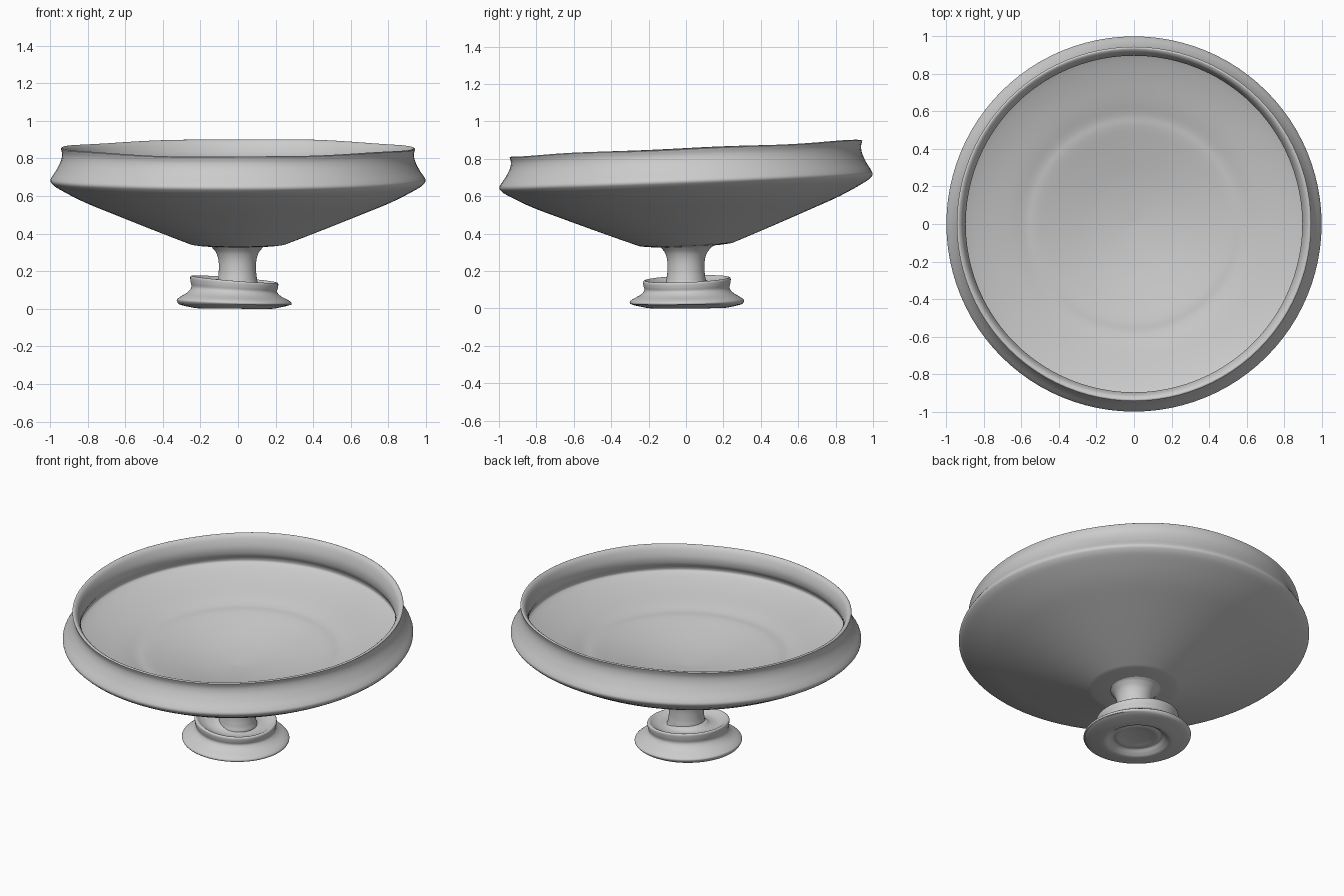
import bpy, bmesh, math

if "Cube" in bpy.data.objects:
    bpy.data.objects.remove(bpy.data.objects["Cube"])

clay = bpy.data.materials.new("grey clay")
clay.diffuse_color = (0.6, 0.6, 0.6, 1)
clay.use_nodes = True
clay.node_tree.nodes["Principled BSDF"].inputs["Base Color"].default_value = clay.diffuse_color
SEG = 96


def spline(pts, sub=4):
    """Smooth a profile with Catmull-Rom steps."""
    out = []
    for i in range(len(pts) - 1):
        p0, p1, p2, p3 = (pts[max(i - 1, 0)], pts[i], pts[i + 1],
                          pts[min(i + 2, len(pts) - 1)])
        for k in range(sub):
            t = k / sub
            out.append(tuple(0.5 * (2 * b + (c - a) * t
                       + (2 * a - 5 * b + 4 * c - d) * t * t
                       + (3 * b - a - 3 * c + d) * t ** 3)
                       for a, b, c, d in zip(p0, p1, p2, p3)))
    return out + [pts[-1]]


def lathe(name, profile, warp):
    """Turn (radius, z) points around z, then warp each point by hand-made unevenness."""
    bm = bmesh.new()
    rings = []
    for r, z in profile:
        if r < 1e-4:
            rings.append([bm.verts.new(warp(0, z, 0))])
        else:
            rings.append([bm.verts.new(warp(r, z, 2 * math.pi * i / SEG)) for i in range(SEG)])
    for a, b in zip(rings, rings[1:]):
        for i in range(SEG):
            j = (i + 1) % SEG
            f = [a[i % len(a)], a[j % len(a)], b[j % len(b)], b[i % len(b)]]
            f = list(dict.fromkeys(f))
            if len(f) > 2:
                bm.faces.new(f)
    bmesh.ops.recalc_face_normals(bm, faces=bm.faces)
    me = bpy.data.meshes.new(name)
    bm.to_mesh(me)
    bm.free()
    ob = bpy.data.objects.new(name, me)
    bpy.context.collection.objects.link(ob)
    me.materials.append(clay)
    bpy.ops.object.select_all(action='DESELECT')
    bpy.context.view_layer.objects.active = ob
    ob.select_set(True)
    bpy.ops.object.shade_smooth_by_angle(angle=math.radians(50))
    return ob


# the bowl leans up towards the back, with a slightly wavy rim
def bowl_warp(r, z, a):
    up = max(0, min(1, (z - 0.70) / 0.15))
    lean = 0.037 + 0.010 * up
    wave = (0.003 * math.sin(3 * a + 3.6) + 0.002 * math.sin(7 * a)) * up
    return (r * math.cos(a), r * math.sin(a), z + lean * r * math.sin(a) + wave)


# the foot is tilted and set slightly off centre
def foot_warp(r, z, a):
    lean = 0.03 + 0.05 * max(0, min(1, (z - 0.06) / 0.1))
    if z < 0.035:
        lean = 0.008
    x, y = r * math.cos(a), r * math.sin(a)
    return (x - 0.02, y + 0.005, z - lean * x + 0.5 * lean * y)


outside = spline([(0.0, 0.335), (0.12, 0.338), (0.23, 0.347), (0.28, 0.362), (0.45, 0.428),
                  (0.65, 0.508), (0.82, 0.578), (0.95, 0.645), (0.988, 0.672), (0.998, 0.69),
                  (0.99, 0.71), (0.965, 0.748), (0.943, 0.793), (0.936, 0.83), (0.943, 0.860)])
# shallow floor with faint throwing rings
inside = spline([(0.943, 0.860), (0.932, 0.864), (0.912, 0.845), (0.896, 0.795), (0.900, 0.75),
                 (0.918, 0.715), (0.905, 0.69), (0.80, 0.652), (0.66, 0.615), (0.58, 0.592),
                 (0.52, 0.584), (0.40, 0.556), (0.25, 0.525), (0.12, 0.508), (0.0, 0.50)])
lathe("bowl", outside + inside[1:], bowl_warp)

# stem, flaring into the bowl
lathe("stem", spline([(0.0, 0.37), (0.15, 0.355), (0.135, 0.335), (0.112, 0.305), (0.10, 0.26),
                      (0.10, 0.20), (0.105, 0.16), (0.105, 0.12), (0.0, 0.10)]),
      lambda r, z, a: (r * math.cos(a) - 0.003, r * math.sin(a), z))

# foot with a hollow collar around the stem and ringed underside
lathe("foot", spline([(0.0, 0.16), (0.09, 0.16), (0.125, 0.143), (0.165, 0.14), (0.20, 0.152),
                      (0.222, 0.166), (0.234, 0.160), (0.232, 0.135), (0.228, 0.11), (0.25, 0.085),
                      (0.29, 0.062), (0.306, 0.046), (0.292, 0.03), (0.24, 0.017),
                      (0.19, 0.010), (0.165, 0.022), (0.14, 0.04), (0.115, 0.036),
                      (0.07, 0.045), (0.0, 0.05)]), foot_warp)

# stand the model exactly on the ground
low = min(v.co.z for o in bpy.data.objects for v in o.data.vertices)
for o in bpy.data.objects:
    o.location.z -= low
